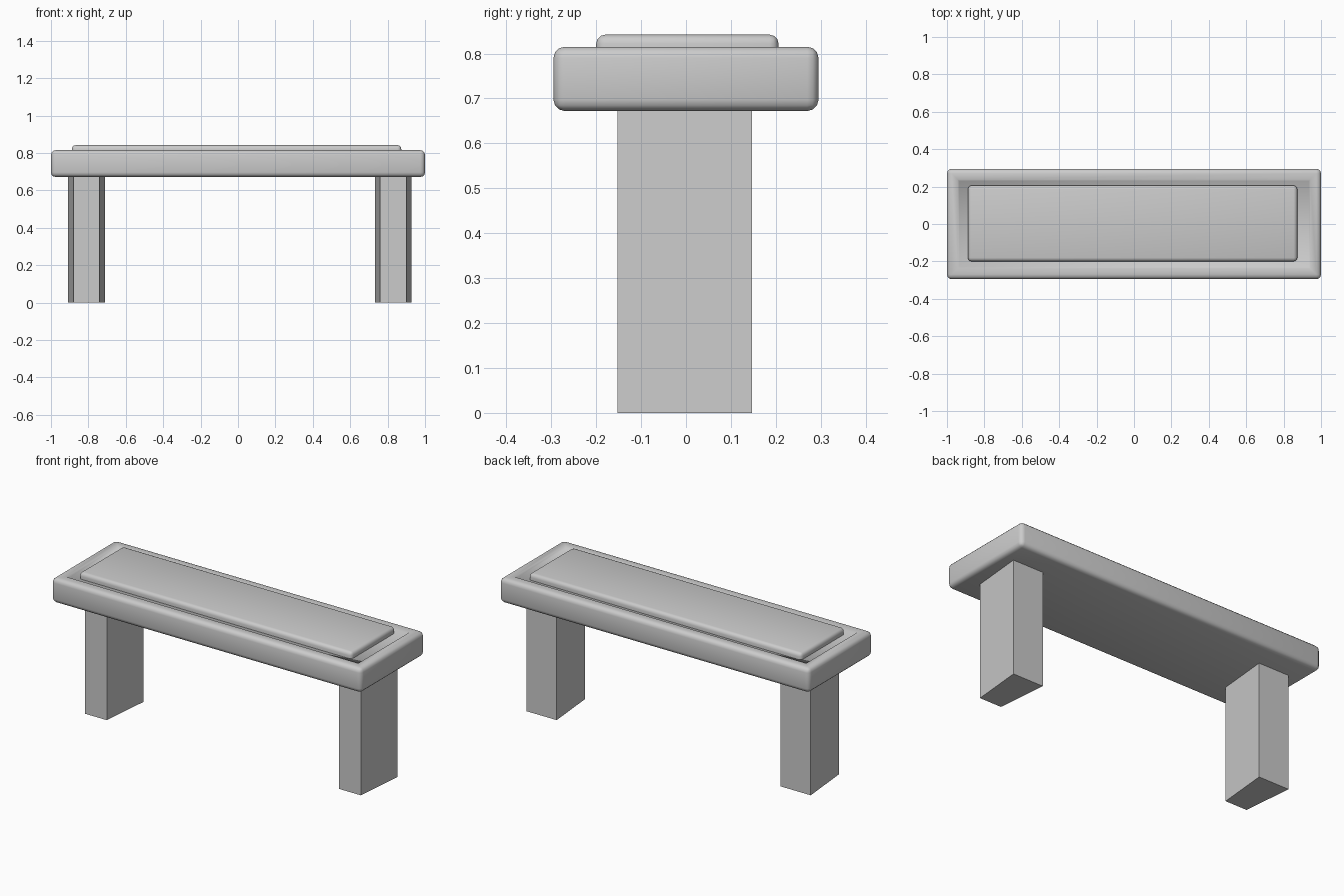
import bpy, bmesh

if "Cube" in bpy.data.objects:
    bpy.data.objects.remove(bpy.data.objects["Cube"])


def finish(name, bm, smooth):
    bmesh.ops.recalc_face_normals(bm, faces=bm.faces)
    for f in bm.faces:
        f.smooth = smooth
    mesh = bpy.data.meshes.new(name)
    bm.to_mesh(mesh)
    bm.free()
    ob = bpy.data.objects.new(name, mesh)
    bpy.context.collection.objects.link(ob)
    return ob


def prism(bottom, z0, z1):
    bm = bmesh.new()
    face = bm.faces.new([bm.verts.new((x, y, z0)) for x, y in bottom])
    ext = bmesh.ops.extrude_face_region(bm, geom=[face])
    for v in ext["geom"]:
        if isinstance(v, bmesh.types.BMVert):
            v.co.z = z1
    bmesh.ops.recalc_face_normals(bm, faces=bm.faces)
    return bm


def rect(x0, x1, y0, y1):
    return [(x0, y0), (x1, y0), (x1, y1), (x0, y1)]


def rounded_box(x0, x1, y0, y1, z0, z1, radius, segments):
    bm = prism(rect(x0, x1, y0, y1), z0, z1)
    bmesh.ops.bevel(bm, geom=bm.edges[:], offset=radius, segments=segments,
                    profile=0.5, affect='EDGES')
    return bm


# Seat slab with a shallow recess around the top panel
bm = rounded_box(-1, 1, -0.295, 0.295, 0.672, 0.815, 0.025, 3)
bm.normal_update()
top = max((f for f in bm.faces if f.normal.z > 0.99), key=lambda f: f.calc_area())
bmesh.ops.inset_region(bm, faces=[top], thickness=0.045, depth=0.0)
bmesh.ops.inset_region(bm, faces=[top], thickness=0.012, depth=-0.01)
finish("seat_slab", bm, True)

# Raised panel on the seat
finish("seat_panel",
       rounded_box(-0.888, 0.873, -0.2, 0.206, 0.76, 0.842, 0.02, 3), True)

# Legs, narrower at the front than at the back
for name, cx in (("left_leg", -0.81), ("right_leg", 0.83)):
    plan = [(cx - 0.07, -0.153), (cx + 0.07, -0.153),
            (cx + 0.098, 0.147), (cx - 0.098, 0.147)]
    finish(name, prism(plan, 0, 0.70), False)
